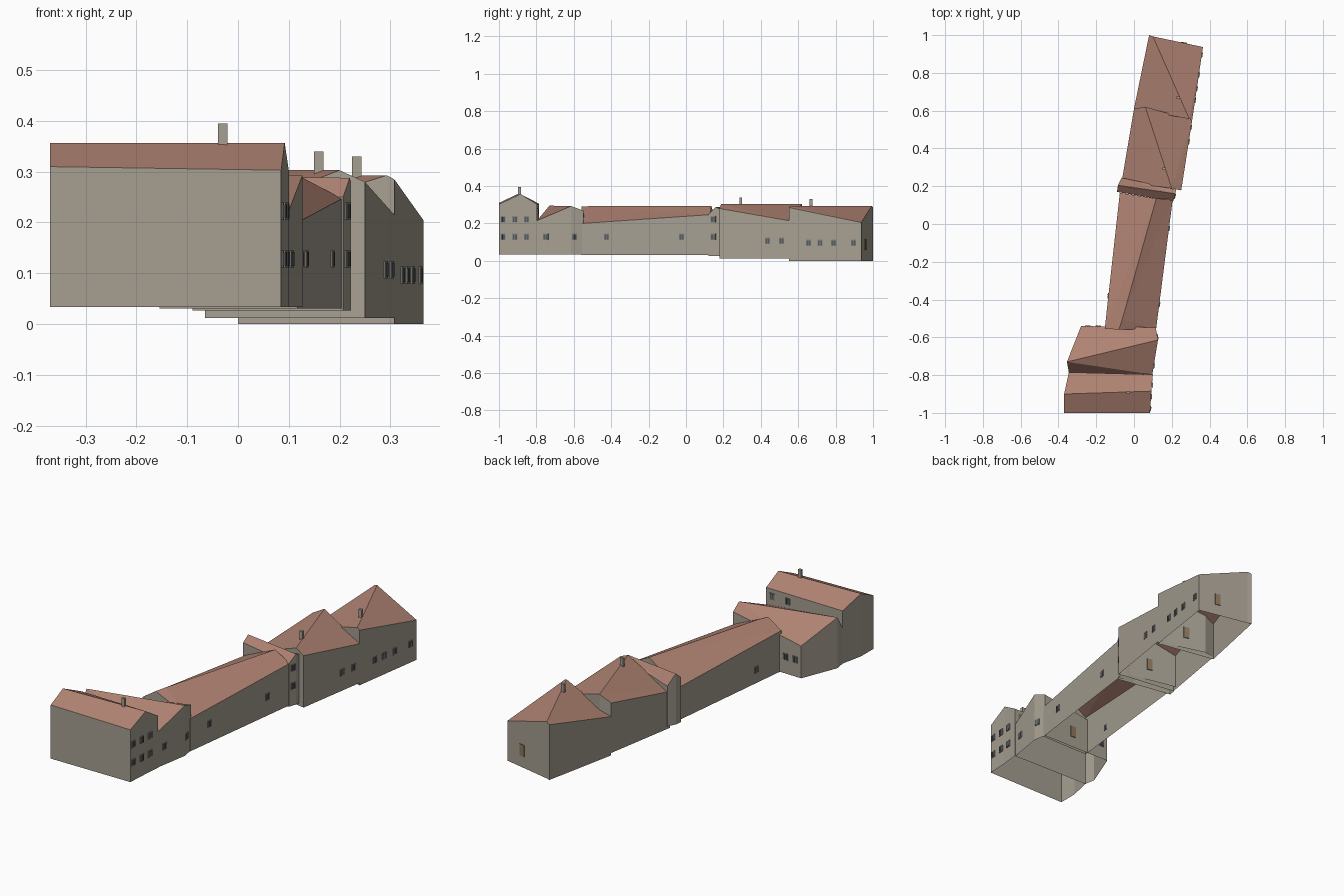
import bpy
import bmesh
from mathutils import Vector

cube = bpy.data.objects.get("Cube")
if cube:
    bpy.data.objects.remove(cube, do_unlink=True)


def material(name, rgb):
    m = bpy.data.materials.new(name)
    m.use_nodes = True
    m.diffuse_color = (*rgb, 1)
    m.node_tree.nodes["Principled BSDF"].inputs["Base Color"].default_value = (*rgb, 1)
    return m


WALL = material("stone wall", (0.38, 0.345, 0.285))
ROOF = material("clay roof", (0.43, 0.225, 0.17))
GLASS = material("window glass", (0.09, 0.105, 0.12))
FRAME = material("window frame", (0.25, 0.24, 0.21))
DOOR = material("wooden door", (0.27, 0.19, 0.11))


def mesh_object(name, polys, mats):
    """polys: list of (points, material index)"""
    bm = bmesh.new()
    for pts, index in polys:
        face = bm.faces.new([bm.verts.new(p) for p in pts])
        face.material_index = index
    bmesh.ops.remove_doubles(bm, verts=bm.verts, dist=0.0001)
    mesh = bpy.data.meshes.new(name)
    bm.to_mesh(mesh)
    bm.free()
    for m in mats:
        mesh.materials.append(m)
    ob = bpy.data.objects.new(name, mesh)
    bpy.context.collection.objects.link(ob)
    return ob


def house(name, base, a, p, b, c, q, d, hip=None):
    """Open shell: eave corners a, b, c, d anticlockwise, ridge from p (over a-b) to q (over c-d)."""
    ring = [a, p, b, c, q, d]
    polys = []
    for s, e in zip(ring, ring[1:] + ring[:1]):
        polys.append(([(s[0], s[1], base), (e[0], e[1], base), e, s], 0))
    top = hip or p
    if hip:
        polys.append(([p, b, hip], 1))
        polys.append(([a, p, hip], 1))
    # slanted ridges twist the slopes, so split each into triangles
    polys += [([top, b, c], 1), ([top, c, q], 1), ([a, top, q], 1), ([a, q, d], 1)]
    mesh_object(name, polys, [WALL, ROOF])


def box(name, centre, axis, size, mat):
    """Box with its width along a plan direction."""
    u = Vector((axis[0], axis[1], 0)).normalized()
    n = Vector((u.y, -u.x, 0))
    c = Vector(centre)
    bm = bmesh.new()
    bmesh.ops.create_cube(bm, size=1)
    for v in bm.verts:
        v.co = c + u * v.co.x * size[0] + n * v.co.y * size[1] + Vector((0, 0, v.co.z * size[2]))
    mesh = bpy.data.meshes.new(name)
    bm.to_mesh(mesh)
    bm.free()
    mesh.materials.append(mat)
    ob = bpy.data.objects.new(name, mesh)
    bpy.context.collection.objects.link(ob)


def on_wall(s, e, t, z, out):
    s, e = Vector(s[:2]), Vector(e[:2])
    u = (e - s).normalized()
    spot = s.lerp(e, t) + Vector((u.y, -u.x)) * out
    return (spot.x, spot.y, z), u


def window(s, e, t, z):
    spot, u = on_wall(s, e, t, z, 0.001)
    box("window_frame", spot, u, (0.028, 0.004, 0.034), FRAME)
    for side in (-1, 1):
        pane = (spot[0] + u.x * side * 0.006, spot[1] + u.y * side * 0.006, z)
        box("window_pane", pane, u, (0.009, 0.007, 0.027), GLASS)


def windows_by_y(s, e, ys, z):
    for y in ys:
        window(s, e, (y - s[1]) / (e[1] - s[1]), z)


def door(s, e, t, z):
    spot, u = on_wall(s, e, t, z, 0.001)
    box("door", spot, u, (0.03, 0.006, 0.06), DOOR)


# Tall front house
A = [(-0.345, -0.785, 0.305), (-0.37, -0.9, 0.357), (-0.37, -1.0, 0.31),
     (0.085, -1.0, 0.303), (0.092, -0.885, 0.357), (0.1, -0.797, 0.303)]
house("front_house", 0.033, *A)

# Skewed second house
B = [(-0.28, -0.54, 0.2), (-0.355, -0.73, 0.295), (-0.345, -0.785, 0.215),
     (0.097, -0.797, 0.215), (0.127, -0.614, 0.293), (0.115, -0.548, 0.268)]
house("skewed_house", 0.033, *B)

# Long middle range
C = [(-0.155, -0.556, 0.24), (-0.08, -0.558, 0.29), (0.117, -0.556, 0.2),
     (0.205, 0.13, 0.247), (0.118, 0.135, 0.293), (-0.075, 0.165, 0.2)]
house("long_range", 0.031, *C, hip=(-0.062, -0.505, 0.293))

# Narrow cross wing
N = [(-0.065, 0.245, 0.235), (-0.085, 0.205, 0.29), (-0.09, 0.17, 0.26),
     (0.207, 0.12, 0.25), (0.22, 0.16, 0.288), (0.222, 0.182, 0.278)]
house("cross_wing", 0.027, *N)

# Two rear houses
D = [(-0.065, 0.225, 0.2), (0.2, 0.188, 0.303), (0.25, 0.178, 0.28),
     (0.308, 0.55, 0.215), (0.06, 0.62, 0.303), (0.0, 0.61, 0.27)]
house("rear_house", 0.012, *D)
E = [(0.0, 0.61, 0.2), (0.293, 0.556, 0.293), (0.308, 0.55, 0.285),
     (0.365, 0.937, 0.205), (0.1, 0.993, 0.293), (0.08, 1.0, 0.285)]
house("end_house", 0.0, *E)

# Windows along the right-hand street side
for height in (0.128, 0.222):
    windows_by_y(A[3], A[5], (-0.978, -0.915, -0.853), height)
    windows_by_y(N[3], N[4], (0.146,), height)
windows_by_y(B[3], B[4], (-0.75,), 0.128)
windows_by_y(B[4], B[5], (-0.597,), 0.128)
windows_by_y(C[2], C[3], (-0.425, -0.024), 0.128)
windows_by_y(D[2], D[3], (0.436, 0.511), 0.107)
windows_by_y(E[2], E[3], (0.655, 0.717, 0.79, 0.896), 0.096)

# Windows on the yard side and rear walls
windows_by_y(C[5], C[0], (-0.38,), 0.1)
for t in (0.77, 0.91):
    window(B[5], B[0], t, 0.12)
for t in (0.08, 0.28):
    window(A[5], A[0], t, 0.265)

# Doors in the rear walls
door(E[3], E[4], 0.38, 0.088)
door(D[3], D[4], 0.6, 0.1)
door(N[5], N[0], 0.5, 0.115)
door(B[5], B[0], 0.45, 0.12)

# Chimneys
for x, y, low, high in ((-0.03, -0.89, 0.33, 0.395), (0.159, 0.293, 0.28, 0.34),
                        (0.234, 0.668, 0.27, 0.33)):
    box("chimney", (x, y, (low + high) / 2), (1, 0), (0.018, 0.014, high - low), WALL)
